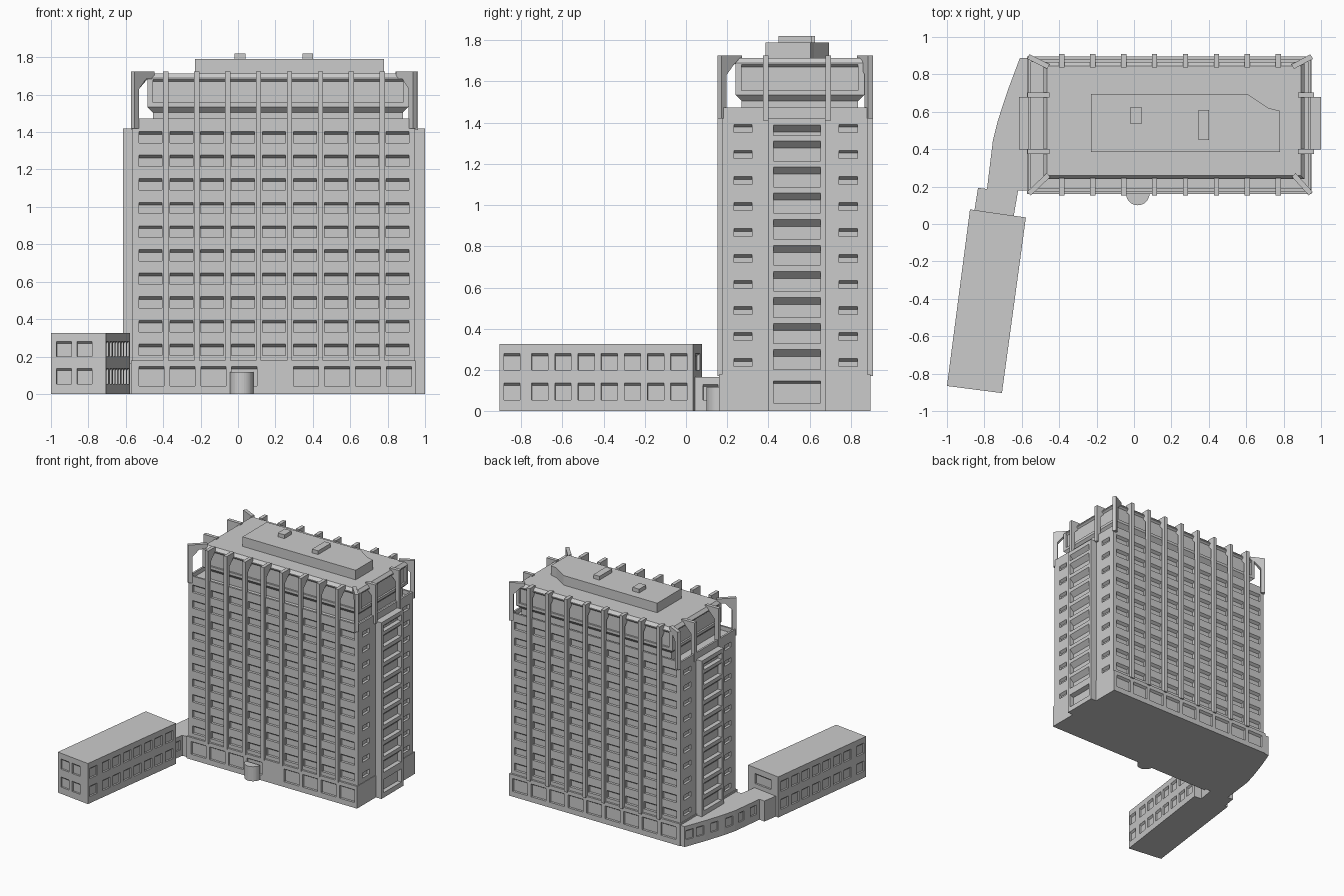
import bpy, bmesh, math
from mathutils import Vector

if "Cube" in bpy.data.objects:
    bpy.data.objects.remove(bpy.data.objects["Cube"])


def make_object(name, bm):
    bmesh.ops.recalc_face_normals(bm, faces=bm.faces)
    mesh = bpy.data.meshes.new(name)
    bm.to_mesh(mesh)
    bm.free()
    ob = bpy.data.objects.new(name, mesh)
    bpy.context.collection.objects.link(ob)
    return ob


def add_loft(bm, rings):
    """Closed solid through rings of equal point count."""
    loops = [[bm.verts.new(p) for p in r] for r in rings]
    n = len(loops[0])
    for lo, hi in zip(loops, loops[1:]):
        for i in range(n):
            j = (i + 1) % n
            bm.faces.new((lo[i], lo[j], hi[j], hi[i]))
    bm.faces.new(loops[0][::-1])
    bm.faces.new(loops[-1])


def rect(x0, x1, y0, y1):
    return [(x0, y0), (x1, y0), (x1, y1), (x0, y1)]


def prism(name, poly, z0, z1):
    bm = bmesh.new()
    add_loft(bm, [[(x, y, z) for x, y in poly] for z in (z0, z1)])
    return make_object(name, bm)


def add_window(bm, a, b, s, w, z0, z1, depth, drop):
    """Recess cutter on wall a->b (outside on the right), sloped at its head."""
    a, b = Vector(a), Vector(b)
    t = (b - a).normalized()
    n = Vector((t.y, -t.x))
    o = .01
    prof = [(o, z0), (o, z1 + drop * o / depth), (-depth, z1 - drop), (-depth, z0)]
    rings = []
    for k in (s - w / 2, s + w / 2):
        rings.append([(*(a + t * k + n * u), z) for u, z in prof])
    add_loft(bm, rings)


def cut(ob, bm):
    cutter = make_object("cutter", bm)
    cutter.hide_render = True
    m = ob.modifiers.new("recesses", 'BOOLEAN')
    m.operation, m.solver, m.object = 'DIFFERENCE', 'EXACT', cutter
    bpy.context.view_layer.objects.active = ob
    bpy.ops.object.modifier_apply(modifier=m.name)
    bpy.data.objects.remove(cutter)


def bracket(bm, origin, d, length, z0, w=.028):
    """Upright fin with an inward arm and a diagonal brace at the top."""
    d = Vector(d).normalized()
    side = Vector((-d.y, d.x))
    o = Vector(origin)
    prof = [(0, z0), (.033, z0), (.033, 1.63), (.085, 1.685),
            (length, 1.685), (length, 1.725), (0, 1.725)]
    add_loft(bm, [[(*(o + d * u + side * k), z) for u, z in prof]
                  for k in (-w / 2, w / 2)])


PITCH = .1653
cols = [-.4685 + PITCH * i for i in range(9)]
tops = [1.403 - .1262 * i for i in range(10)]

# Ground storey
BX0, BX1, BY0, BY1 = -.572, .95, .16, .895
base = prism("ground_storey", rect(BX0, BX1, BY0, BY1), 0, .178)
bm = bmesh.new()
for i, x in enumerate(cols):
    if i != 4:
        add_window(bm, (BX0, BY0), (BX1, BY0), x + .006 - BX0, .134, .043, .146, .018, .012)
    add_window(bm, (BX1, BY1), (BX0, BY1), BX1 - x, .134, .043, .146, .018, .012)
cut(base, bm)

# Upper tower with window grid and sunken roof deck
TX0, TX1, TY0, TY1 = -.566, .946, .175, .88
tower = prism("tower", rect(TX0, TX1, TY0, TY1), .178, 1.473)
bm = bmesh.new()
for zt in tops:
    for x in cols:
        add_window(bm, (TX0, TY0), (TX1, TY0), x - TX0, .123, zt - .061, zt, .02, .015)
        add_window(bm, (TX1, TY1), (TX0, TY1), TX1 - x, .123, zt - .061, zt, .02, .015)
    for y in (.277, .787):
        z = zt - .011
        add_window(bm, (TX1, TY0), (TX1, TY1), y - TY0, .088, z - .04, z, .02, .014)
        add_window(bm, (TX0, TY1), (TX0, TY0), TY1 - y, .088, z - .04, z, .02, .014)
add_loft(bm, [[(x, y, z) for x, y in rect(TX0 + .015, TX1 - .015, TY0 + .015, TY1 - .015)]
              for z in (1.44, 1.5)])
cut(tower, bm)

# Projecting bays on both short sides
VY0, VY1 = .398, .678
for name, x0, x1 in (("left_bay", -.616, -.55), ("right_bay", .93, 1.0)):
    bay = prism(name, rect(x0, x1, VY0, VY1), 0, 1.42)
    a, b = ((x1, VY0), (x1, VY1)) if x0 > 0 else ((x0, VY1), (x0, VY0))
    mid = (VY1 - VY0) / 2
    bm = bmesh.new()
    add_window(bm, a, b, mid, .228, 1.338, 1.388, .035, .032)
    add_window(bm, a, b, mid, .228, .04, .146, .035, .012)
    for k in range(9):
        z = 1.311 - .1265 * k
        add_window(bm, a, b, mid, .228, z - .096, z, .035, .034)
    cut(bay, bm)

# Set-back top storey with flared foot and chamfered roof edge
SX0, SX1, SY0, SY1 = -.485, .912, .24, .865
bm = bmesh.new()
add_loft(bm, [[(x, y, z) for x, y in rect(SX0 + i, SX1 - i, SY0 + i, SY1 - i)]
              for z, i in ((1.435, .03), (1.505, .03), (1.535, 0), (1.69, 0), (1.713, .02))])
top = make_object("top_storey", bm)
bm = bmesh.new()
corners = rect(SX0, SX1, SY0, SY1)
for a, b in zip(corners, corners[1:] + corners[:1]):
    L = (Vector(b) - Vector(a)).length
    add_window(bm, a, b, L / 2, L - .06, 1.557, 1.682, .014, .012)
cut(top, bm)

# Facade fins, side brackets and diagonal corner brackets
bm = bmesh.new()
for i in range(8):
    x = -.386 + PITCH * i
    bracket(bm, (x, .152), (0, 1), .095, .17)
    bracket(bm, (x, .908), (0, -1), .07, .17)
make_object("facade_fins", bm)
bm = bmesh.new()
for y in (.387, .69):
    bracket(bm, (-.57, y), (1, 0), .118, 1.41)
    bracket(bm, (.963, y), (-1, 0), .087, 1.41)
for o, d, L in (((-.562, .162), (.101, .096), .145), ((.945, .162), (-.087, .096), .135),
                ((-.565, .895), (.107, -.053), .12), ((.95, .895), (-.1, -.053), .115)):
    bracket(bm, o, d, L, 1.42)
make_object("roof_brackets", bm)

# Rooftop plant
prism("roof_plant_room", [(-.23, .385), (.78, .385), (.78, .605), (.72, .62),
                          (.605, .695), (-.23, .695)], 1.70, 1.79)
prism("roof_vent_left", rect(-.02, .04, .535, .625), 1.78, 1.82)
prism("roof_vent_right", rect(.345, .40, .45, .61), 1.78, 1.82)

# Half-round entrance
arc = [math.pi * (1 + i / 16) for i in range(17)]
prism("entrance", [(.02 + .063 * math.cos(t), .163 + .063 * math.sin(t)) for t in arc], 0, .117)

# Low curved connector
west = [(-.61, .888), (-.674, .717), (-.727, .556), (-.754, .45), (-.786, .187)]
link_poly = west + [(-.834, .193), (-.855, .06), (-.645, .03), (-.62, .178),
                    (-.56, .178), (-.56, .888)]
link = prism("connector", link_poly, 0, .165)
bm = bmesh.new()
for a, b in zip(west, west[1:]):
    L = (Vector(b) - Vector(a)).length
    n = round(L / .12)
    for k in range(n):
        add_window(bm, a, b, L * (k + .5) / n, .065, .055, .13, .012, .01)
add_window(bm, (-.645, .03), (-.62, .178), .09, .075, .055, .13, .012, .01)
cut(link, bm)

# Two-storey wing
nw, sw, se, ne = (-.877, .078), (-1.0, -.866), (-.706, -.904), (-.578, .035)
wing = prism("wing", [nw, sw, se, ne], 0, .327)
bm = bmesh.new()
L = (Vector(ne) - Vector(se)).length
ys = [.06] + [.197 + .1133 * k for k in range(7)]
for zt in (.281, .136):
    for s in ys:
        add_window(bm, se, ne, s, .08, zt - .082, zt, .014, .012)
        add_window(bm, nw, sw, L - s, .08, zt - .082, zt, .014, .012)
    for s in (.07, .181):
        add_window(bm, sw, se, s, .08, zt - .082, zt, .014, .012)
add_window(bm, ne, nw, .15, .16, .2, .281, .014, .012)
cut(wing, bm)
